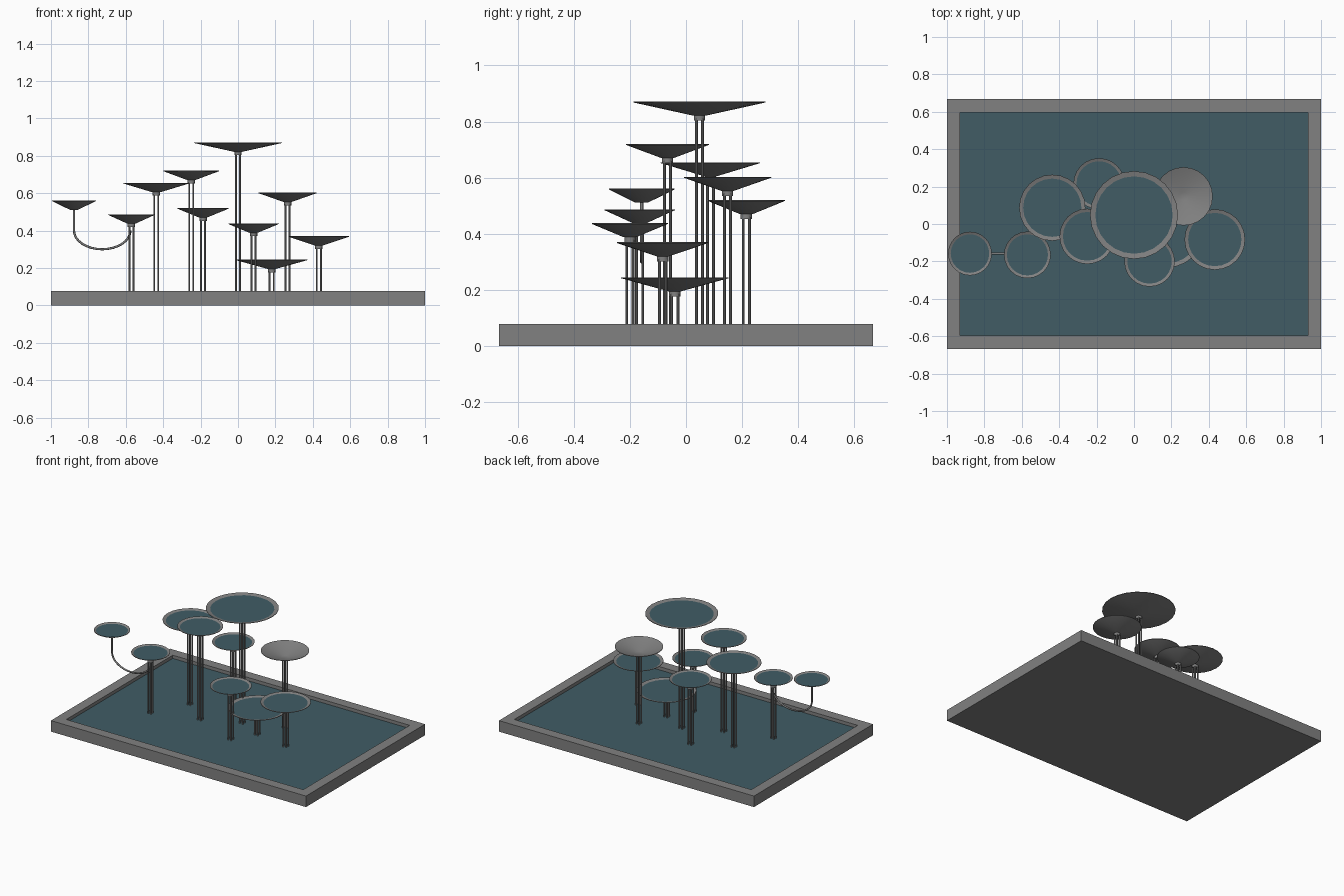
import bpy, bmesh, math
from mathutils import Vector

if "Cube" in bpy.data.objects:
    bpy.data.objects.remove(bpy.data.objects["Cube"], do_unlink=True)


def material(name, rgb):
    m = bpy.data.materials.new(name)
    m.use_nodes = True
    m.diffuse_color = (*rgb, 1)
    m.node_tree.nodes["Principled BSDF"].inputs["Base Color"].default_value = (*rgb, 1)
    return m


STONE = material("grey_stone", (0.22, 0.22, 0.22))
WATER = material("teal_water", (0.052, 0.108, 0.13))


def finish(bm, name, mats, smooth=True):
    bmesh.ops.recalc_face_normals(bm, faces=bm.faces)
    me = bpy.data.meshes.new(name)
    bm.to_mesh(me)
    bm.free()
    ob = bpy.data.objects.new(name, me)
    bpy.context.collection.objects.link(ob)
    for m in mats:
        me.materials.append(m)
    if smooth:
        bpy.ops.object.select_all(action="DESELECT")
        ob.select_set(True)
        bpy.context.view_layer.objects.active = ob
        bpy.ops.object.shade_smooth_by_angle(angle=math.radians(35))
    return ob


def lathe(name, profile, x, y, mat, segments=24):
    """Spin a list of (radius, z) points around a vertical axis."""
    bm = bmesh.new()
    verts = [bm.verts.new((r, 0, z)) for r, z in profile]
    edges = [bm.edges.new(pair) for pair in zip(verts, verts[1:])]
    bmesh.ops.spin(bm, geom=verts + edges, cent=(0, 0, 0), axis=(0, 0, 1),
                   angle=math.tau, steps=segments, use_duplicate=False)
    bmesh.ops.remove_doubles(bm, verts=bm.verts, dist=1e-5)
    bmesh.ops.translate(bm, verts=bm.verts, vec=(x, y, 0))
    return finish(bm, name, [mat])


# Basin: slab with its top inset and sunk to hold the water
HALF_X, HALF_Y, RIM_Z, WATER_Z, RIM = 1.0, 0.667, 0.078, 0.055, 0.1
bm = bmesh.new()
bmesh.ops.create_cube(bm, size=1)
for v in bm.verts:
    v.co = Vector((v.co.x * 2 * HALF_X, v.co.y * 2 * HALF_Y, (v.co.z + 0.5) * RIM_Z))
top = max(bm.faces, key=lambda f: f.calc_center_median().z)
bmesh.ops.inset_region(bm, faces=[top], thickness=RIM)
floor = bmesh.ops.extrude_face_region(bm, geom=[top])
bmesh.ops.delete(bm, geom=[top], context="FACES_ONLY")
for v in floor["geom"]:
    if isinstance(v, bmesh.types.BMVert):
        v.co.z = WATER_Z
for f in floor["geom"]:
    if isinstance(f, bmesh.types.BMFace):
        f.material_index = 1
finish(bm, "basin", [STONE, WATER], smooth=False)

DEPTH, FOOT, SKIN = 0.05, 0.022, 0.003


def dish(name, x, y, z, r, water=True):
    # Shallow hollow cone
    lathe(name + "_dish", [(0, z - DEPTH), (FOOT, z - DEPTH), (r, z - SKIN), (r, z),
                           (FOOT, z - DEPTH + SKIN), (0, z - DEPTH + SKIN)], x, y, STONE)
    # Water disc just below the rim
    if water:
        level = z - 0.13 * (DEPTH - SKIN)
        bm = bmesh.new()
        bmesh.ops.create_circle(bm, cap_ends=True, segments=24, radius=r * 0.88)
        bmesh.ops.translate(bm, verts=bm.verts, vec=(x, y, level))
        finish(bm, name + "_water", [WATER], smooth=False)


def stem(name, x, y, z):
    # Collar under the dish and four slim rods
    lathe(name + "_collar", [(0, z), (0.02, z), (0.02, z - 0.018), (0, z - 0.018)],
          x, y, STONE, 16)
    bm = bmesh.new()
    low, high = WATER_Z - 0.005, z - 0.01
    for sx in (-1, 1):
        for sy in (-1, 1):
            rod = bmesh.ops.create_cone(bm, cap_ends=True, segments=10, radius1=0.0052,
                                        radius2=0.0052, depth=high - low)
            bmesh.ops.translate(bm, verts=rod["verts"],
                                vec=(x + sx * 0.011, y + sy * 0.011, (low + high) / 2))
    finish(bm, name + "_rods", [STONE])


# x, y, rim height, radius, holds water
DISHES = {
    "far_right": (-0.57, -0.165, 0.487, 0.125, True),
    "wide_right": (-0.437, 0.087, 0.655, 0.177, True),
    "upper_right": (-0.25, -0.066, 0.72, 0.148, True),
    "rear": (-0.187, 0.215, 0.52, 0.137, True),
    "tallest": (0.0, 0.048, 0.871, 0.235, True),
    "front": (0.083, -0.2, 0.438, 0.135, True),
    "lowest": (0.18, -0.04, 0.245, 0.192, True),
    "dry": (0.265, 0.148, 0.603, 0.156, False),
    "left": (0.432, -0.083, 0.37, 0.162, True),
}
for name, (x, y, z, r, water) in DISHES.items():
    dish(name, x, y, z, r, water)
    stem(name, x, y, z - DEPTH)

# Overhanging dish carried on a curved arm from its neighbour
X0, X1, Y = -0.877, -0.575, -0.158
dish("overhang", X0, Y, 0.561, 0.117)
cu = bpy.data.curves.new("curved_arm", "CURVE")
cu.dimensions = "3D"
cu.bevel_depth = 0.006
cu.bevel_resolution = 2
cu.use_fill_caps = True
cx, rx, rz, cz = (X0 + X1) / 2, (X1 - X0) / 2, 0.1, 0.4
path = [(X0, Y, 0.515)]
for i in range(17):
    a = math.pi * (1 + i / 16)
    path.append((cx + rx * math.cos(a), Y, cz + rz * math.sin(a)))
spline = cu.splines.new("POLY")
spline.points.add(len(path) - 1)
for p, co in zip(spline.points, path):
    p.co = (*co, 1)
spline.use_smooth = True
arm = bpy.data.objects.new("curved_arm", cu)
arm.data.materials.append(STONE)
bpy.context.collection.objects.link(arm)
